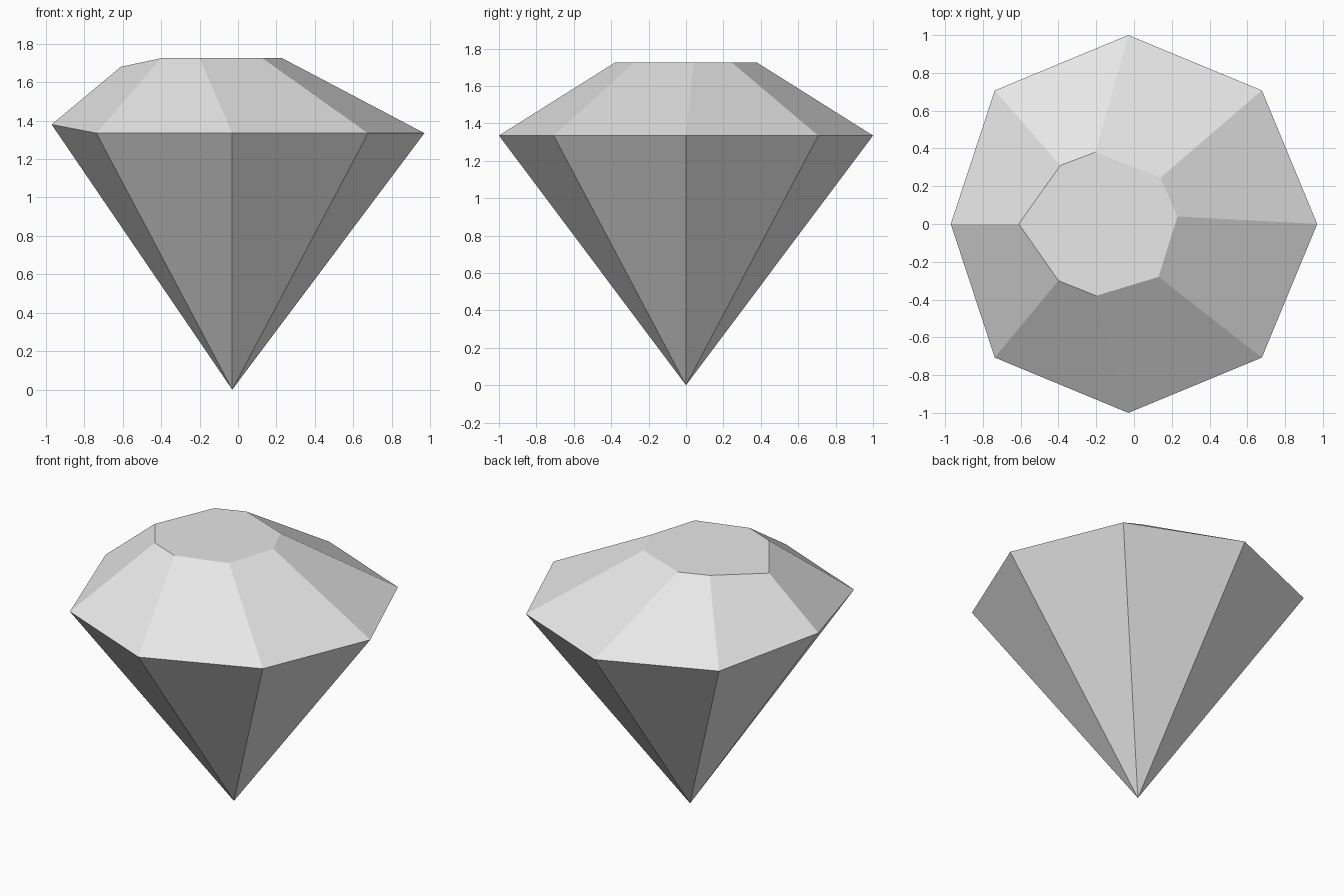
import bpy
import bmesh
from math import cos, sin, radians

if "Cube" in bpy.data.objects:
    bpy.data.objects.remove(bpy.data.objects["Cube"], do_unlink=True)

AXIS_X = -0.03      # the point sits slightly off centre
GIRDLE_Z = 1.335
TABLE_Z = 1.725

# Pale grey stone
stone = bpy.data.materials.new("pale_grey_stone")
stone.use_nodes = True
grey = (0.8, 0.8, 0.8, 1.0)
stone.diffuse_color = grey
stone.node_tree.nodes["Principled BSDF"].inputs["Base Color"].default_value = grey

# Girdle: regular octagon, with one corner pulled in and raised
girdle = [(AXIS_X + cos(radians(a)), sin(radians(a)), GIRDLE_Z)
          for a in range(0, 360, 45)]
girdle[4] = (-0.97, 0, 1.38)

# Table: irregular octagon, one corner chipped lower
table = [(x, y, TABLE_Z) for x, y in (
    (0.23, 0.04), (0.14, 0.245), (-0.205, 0.38), (-0.39, 0.31),
    (-0.61, 0), (-0.40, -0.30), (-0.20, -0.38), (0.13, -0.28))]
table[4] = (-0.61, 0, 1.68)

# Cut gem: pavilion triangles, crown quads and the table face
bm = bmesh.new()
point = bm.verts.new((AXIS_X, 0, 0))
lower = [bm.verts.new(p) for p in girdle]
upper = [bm.verts.new(p) for p in table]
for i in range(8):
    j = (i + 1) % 8
    bm.faces.new((point, lower[j], lower[i]))
    bm.faces.new((lower[i], lower[j], upper[j], upper[i]))
bm.faces.new(upper)
bmesh.ops.recalc_face_normals(bm, faces=bm.faces)

mesh = bpy.data.meshes.new("cut_gem")
bm.to_mesh(mesh)
bm.free()
mesh.materials.append(stone)
gem = bpy.data.objects.new("cut_gem", mesh)
bpy.context.collection.objects.link(gem)
